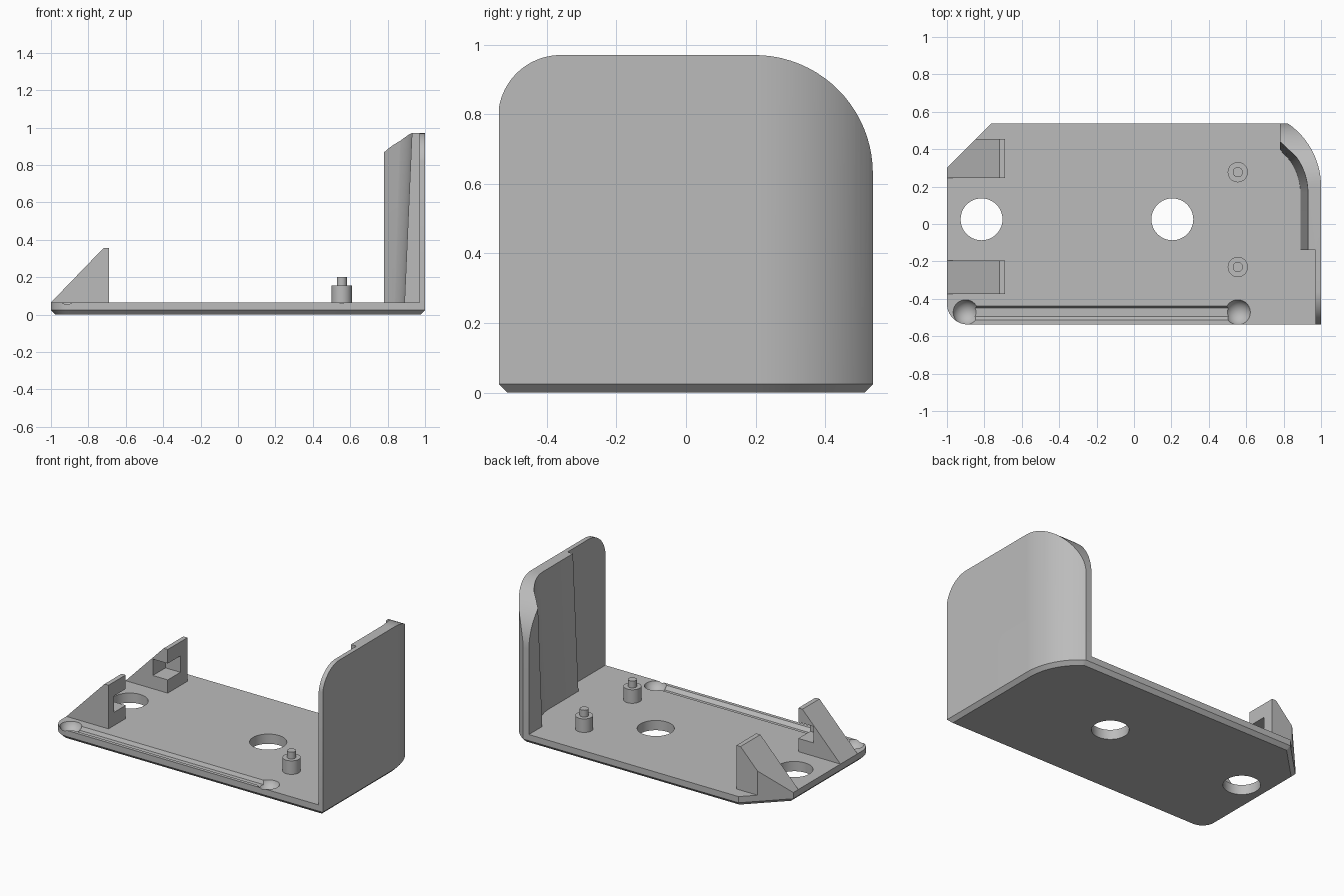
import bpy, bmesh
from math import sin, cos, pi, radians

cube = bpy.data.objects.get("Cube")
if cube:
    bpy.data.objects.remove(cube, do_unlink=True)

grey = bpy.data.materials.new("plain grey")
grey.use_nodes = True
COLOUR = (0.5, 0.5, 0.5, 1)
grey.diffuse_color = COLOUR
grey.node_tree.nodes["Principled BSDF"].inputs["Base Color"].default_value = COLOUR


def finish(name, bm):
    bmesh.ops.recalc_face_normals(bm, faces=bm.faces)
    mesh = bpy.data.meshes.new(name)
    bm.to_mesh(mesh)
    bm.free()
    mesh.materials.append(grey)
    obj = bpy.data.objects.new(name, mesh)
    bpy.context.collection.objects.link(obj)
    return obj


def loft(name, ring_a, ring_b, chamfer=0):
    """Closed solid between two matching rings; the first may be chamfered."""
    bm = bmesh.new()
    a = [bm.verts.new(p) for p in ring_a]
    b = [bm.verts.new(p) for p in ring_b]
    base = bm.faces.new(a)
    bm.faces.new(b)
    for i in range(len(a)):
        j = (i + 1) % len(a)
        bm.faces.new((a[i], a[j], b[j], b[i]))
    bmesh.ops.recalc_face_normals(bm, faces=bm.faces)
    if chamfer:
        bmesh.ops.bevel(bm, geom=list(base.edges), offset=chamfer,
                        segments=1, profile=0.5, affect='EDGES')
    return finish(name, bm)


def prism(name, pts, z0, z1, chamfer=0):
    return loft(name, [(x, y, z0) for x, y in pts], [(x, y, z1) for x, y in pts], chamfer)


def box(name, x0, x1, y0, y1, z0, z1):
    return prism(name, [(x0, y0), (x1, y0), (x1, y1), (x0, y1)], z0, z1)


def arc(cx, cy, r, start, end, n=20):
    angles = [radians(start + (end - start) * i / n) for i in range(n + 1)]
    return [(cx + r * cos(t), cy + r * sin(t)) for t in angles]


def disc(name, x, y, r, z0, z1):
    return prism(name, arc(x, y, r, 0, 352.5, 47), z0, z1)


def ball(name, x, y, z, r):
    bm = bmesh.new()
    bmesh.ops.create_uvsphere(bm, u_segments=40, v_segments=24, radius=r)
    bmesh.ops.translate(bm, verts=bm.verts, vec=(x, y, z))
    return finish(name, bm)


def carve(obj, tool, operation='DIFFERENCE'):
    """Apply a boolean and throw the tool away."""
    tool.hide_render = True
    mod = obj.modifiers.new("carve", 'BOOLEAN')
    mod.object, mod.operation, mod.solver = tool, operation, 'EXACT'
    graph = bpy.context.evaluated_depsgraph_get()
    mesh = bpy.data.meshes.new_from_object(obj.evaluated_get(graph))
    obj.modifiers.clear()
    obj.data = mesh
    bpy.data.objects.remove(tool, do_unlink=True)


TOP = 0.065      # upper surface of the plate
HEIGHT = 0.97    # top of the end wall
EDGE = 0.537     # half depth

# Plate outline: round front corner, clipped back corner, curved back corner
back_curve = arc(0.59, 0.2, 0.41, 0, 55.3)
back_curve[-1] = (0.823, EDGE)
outline = ([(1, -EDGE)] + back_curve + [(-0.763, EDGE), (-1, 0.3)]
           + arc(-0.89, -EDGE + 0.11, 0.11, 180, 270, 10))
plate = prism("base_plate", outline, 0, TOP, chamfer=0.024)

# Round holes through the plate
for x in (-0.815, 0.205):
    carve(plate, disc("hole_cutter", x, 0.025, 0.112, -0.1, 0.2))

# Front channel with a round dimple at each end
channel = [(-0.437, 0.068), (-0.45, 0.042), (-0.495, 0.042), (-0.517, 0.068)]
carve(plate, loft("channel_cutter", [(-0.9, y, z) for y, z in channel],
                  [(0.555, y, z) for y, z in channel]))
for x in (-0.9, 0.555):
    carve(plate, ball("dimple_cutter", x, -0.472, 0.085, 0.07))


# End wall: thin in front, thick and leaning behind, curving round the back
def wall_ring(z, inner):
    r = inner - 0.59
    bend = arc(0.59, 0.165, r, 0, 50)
    end = (0.78, 0.165 + (r * r - 0.19 ** 2) ** 0.5)
    bend = [p for p in bend if p[0] > 0.785]
    while len(bend) > 15:
        bend.pop()
    pts = ([(1, -EDGE)] + back_curve + [(0.78, EDGE), end] + bend[::-1]
           + [(inner, -0.14), (0.97, -0.14), (0.97, -EDGE)])
    return [(x, y, z) for x, y in pts]


wall = loft("end_wall", wall_ring(TOP, 0.89), wall_ring(HEIGHT + 0.001, 0.93))
side = ([(-EDGE - 0.01, 0), (EDGE + 0.01, 0), (EDGE + 0.01, 0.63)]
        + arc(0.197, 0.63, 0.34, 0, 90) + arc(-0.36, 0.79, 0.18, 90, 180)
        + [(-EDGE - 0.01, 0.79)])
carve(wall, loft("wall_shape", [(0.5, y, z) for y, z in side],
                 [(1.2, y, z) for y, z in side]), 'INTERSECT')

# Wedge clips with facing notches, trimmed to the clipped plate corner
wedge = [(-1, TOP), (-0.69, TOP), (-0.69, 0.355), (-0.72, 0.355)]
for name, y0, y1, n0, n1 in (("front_clip", -0.375, -0.195, -0.32, -0.1),
                             ("back_clip", 0.247, 0.455, 0.15, 0.38)):
    clip = loft(name, [(x, y0, z) for x, z in wedge], [(x, y1, z) for x, z in wedge])
    carve(clip, box("notch_cutter", -0.8, -0.6, n0, n1, 0.153, 0.262))
    if y0 > 0:
        corner = [(-1.1, 0.2), (-1.1, 0.7), (-0.6, 0.7)]
        carve(clip, prism("corner_cutter", corner, -0.1, 0.5))

# Stepped pegs
for name, y in (("front", -0.23), ("back", 0.277)):
    disc(name + "_peg_base", 0.555, y, 0.054, TOP, 0.155)
    disc(name + "_peg_pin", 0.555, y, 0.027, 0.155, 0.2)

# Smooth curves, sharp edges
for obj in bpy.context.scene.objects:
    if obj.type == 'MESH':
        bpy.ops.object.select_all(action='DESELECT')
        obj.select_set(True)
        bpy.context.view_layer.objects.active = obj
        bpy.ops.object.shade_smooth_by_angle(angle=radians(25))
